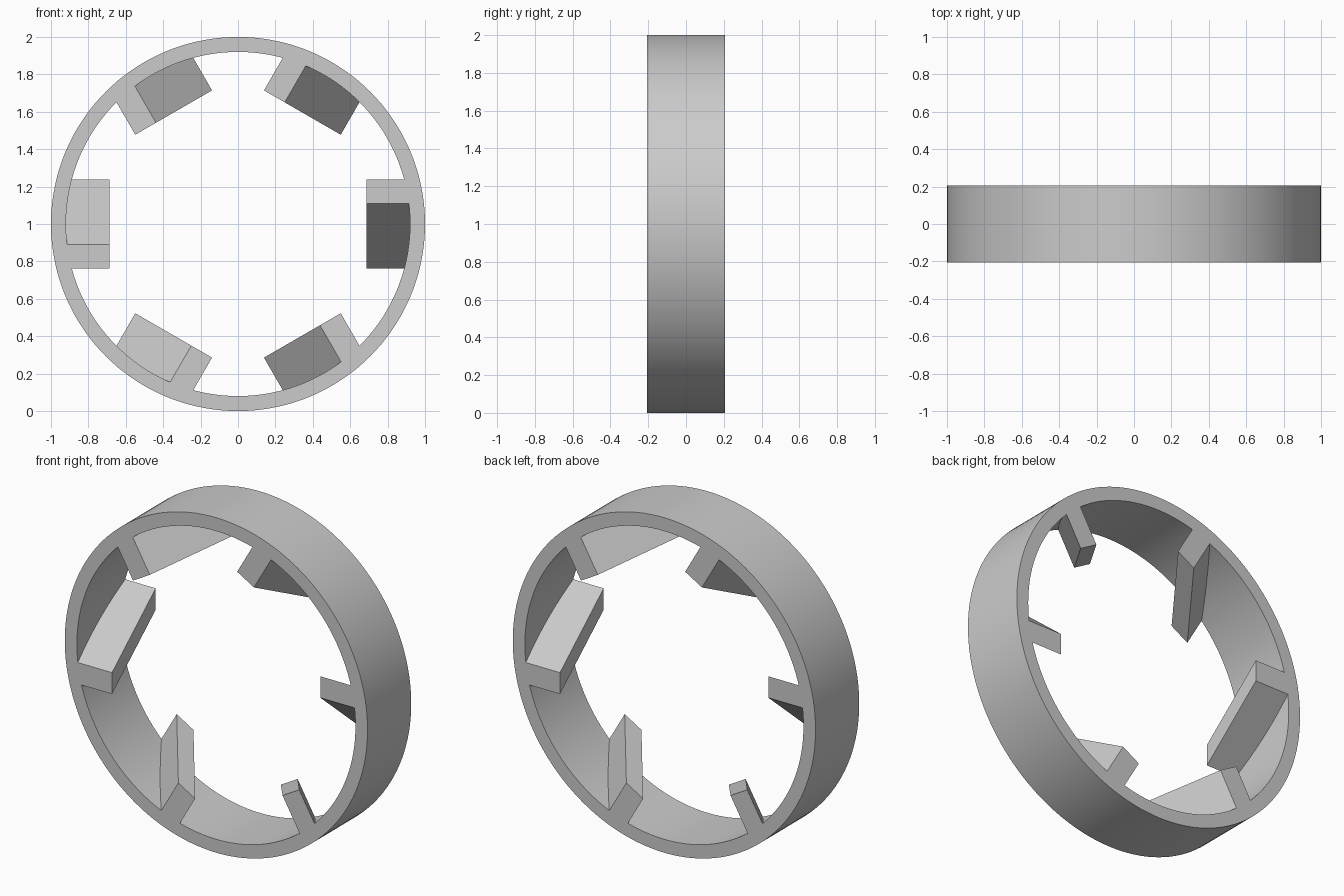
import bpy, bmesh
from math import sin, cos, radians, tau

if "Cube" in bpy.data.objects:
    bpy.data.objects.remove(bpy.data.objects["Cube"])

HALF = 0.206             # half depth of the ring along y
OUTER, INNER = 1.0, 0.92
CZ = 1.0                 # axis height
SEG = 144


def make_object(name, bm):
    bmesh.ops.recalc_face_normals(bm, faces=bm.faces[:])
    mesh = bpy.data.meshes.new(name)
    bm.to_mesh(mesh)
    bm.free()
    obj = bpy.data.objects.new(name, mesh)
    bpy.context.collection.objects.link(obj)
    return obj


# outer ring: rectangular section swept around the y axis
bm = bmesh.new()
section = [(OUTER, -HALF), (OUTER, HALF), (INNER, HALF), (INNER, -HALF)]
loops = [[bm.verts.new((r * cos(tau * i / SEG), y, CZ + r * sin(tau * i / SEG)))
          for r, y in section] for i in range(SEG)]
for i in range(SEG):
    a, b = loops[i], loops[(i + 1) % SEG]
    for k in range(4):
        n = (k + 1) % 4
        bm.faces.new((a[k], a[n], b[n], b[k]))
ring = make_object("bladed_ring", bm)

# six slanted blades: a sheared section reaching from the ring inwards
bm = bmesh.new()
slant = [(-HALF, 0.109), (-HALF, 0.237), (HALF, -0.109), (HALF, -0.237)]  # (y, tangent)
for i in range(6):
    c, s = cos(radians(60 * i)), sin(radians(60 * i))
    ends = [[bm.verts.new((r * c - t * s, y, CZ + r * s + t * c)) for y, t in slant]
            for r in (0.688, 0.94)]
    bm.faces.new(ends[0])
    bm.faces.new(ends[1])
    for k in range(4):
        n = (k + 1) % 4
        bm.faces.new((ends[0][k], ends[0][n], ends[1][n], ends[1][k]))
blades = make_object("blades", bm)
blades.hide_render = True

# merge blades into the ring so the faces are flush
bpy.context.view_layer.objects.active = ring
ring.select_set(True)
mod = ring.modifiers.new("merge", 'BOOLEAN')
mod.operation = 'UNION'
mod.solver = 'EXACT'
mod.object = blades
bpy.ops.object.modifier_apply(modifier=mod.name)
bpy.data.objects.remove(blades)
bpy.ops.object.shade_smooth_by_angle(angle=radians(25))
